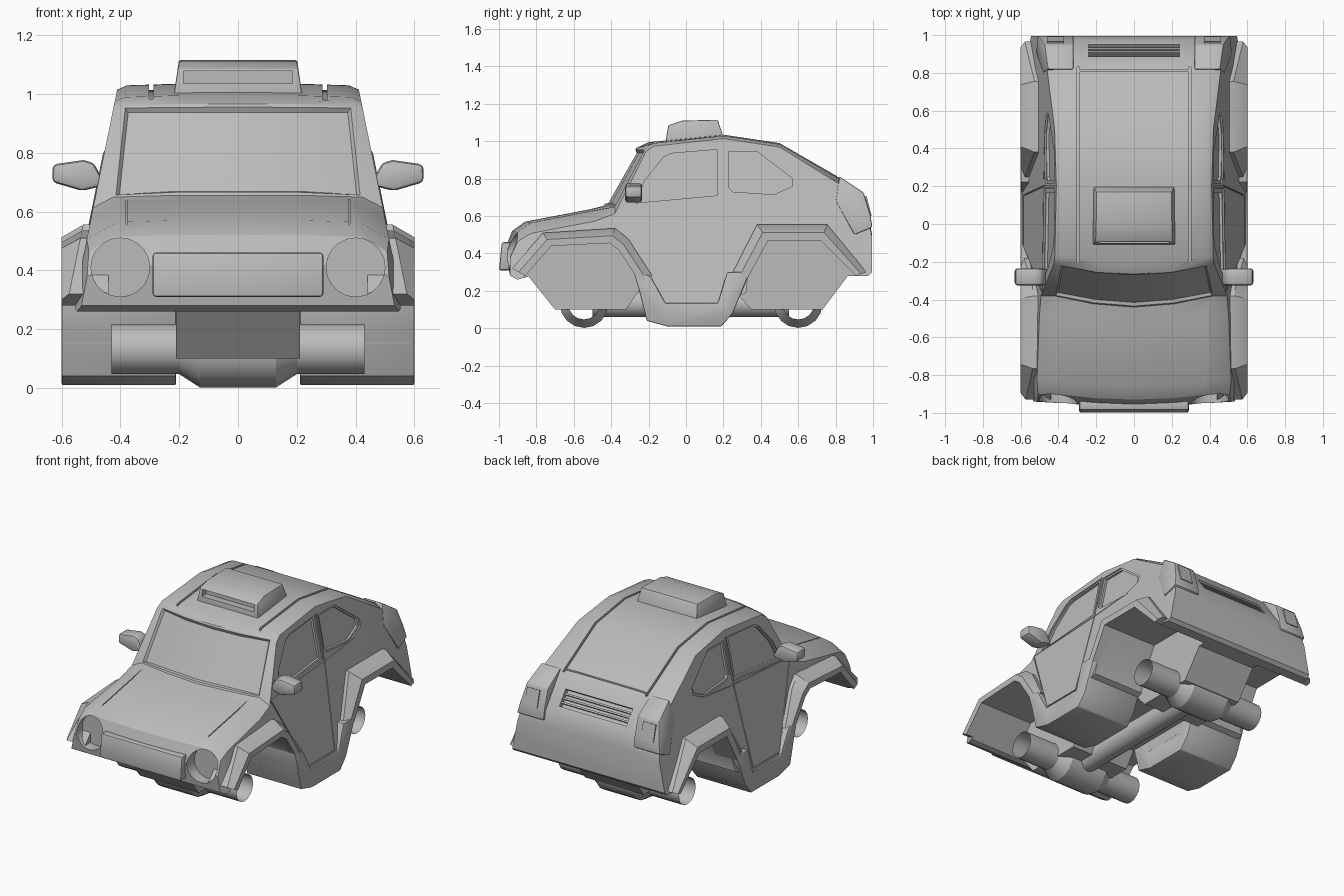
import bpy, bmesh, math
from mathutils import Vector

old = bpy.data.objects.get("Cube")
if old:
    bpy.data.objects.remove(old, do_unlink=True)

grey = bpy.data.materials.new("plain grey")
grey.use_nodes = True
grey.diffuse_color = (0.5, 0.5, 0.5, 1)
for node in grey.node_tree.nodes:
    if node.type == 'BSDF_PRINCIPLED':
        node.inputs["Base Color"].default_value = (0.5, 0.5, 0.5, 1)


def wall(z):
    """Half width of the sloping body side at height z."""
    return 0.617 - 0.203 * z


def finish(name, bm):
    bmesh.ops.recalc_face_normals(bm, faces=bm.faces)
    mesh = bpy.data.meshes.new(name)
    bm.to_mesh(mesh)
    bm.free()
    ob = bpy.data.objects.new(name, mesh)
    bpy.context.collection.objects.link(ob)
    mesh.materials.append(grey)
    return ob


def activate(ob):
    bpy.ops.object.select_all(action='DESELECT')
    ob.select_set(True)
    bpy.context.view_layer.objects.active = ob


def value(f, z):
    return f(z) if callable(f) else f


def add_prism(bm, poly, a, b, axis='x', sign=1):
    """Closed prism over a (y, z) outline between x = a and b, or (x, z) between y = a and b."""
    rings = []
    for side in (a, b):
        ring = []
        for u, v in poly:
            d = value(side, v)
            co = (d * sign, u, v) if axis == 'x' else (u * sign, d, v)
            ring.append(bm.verts.new(co))
        rings.append(ring)
    n = len(poly)
    bm.faces.new(rings[0])
    bm.faces.new(rings[1][::-1])
    for i in range(n):
        j = (i + 1) % n
        bm.faces.new((rings[0][i], rings[0][j], rings[1][j], rings[1][i]))


def prisms(name, polys, a, b, axis='x', mirror=True, bevel=0):
    bm = bmesh.new()
    for poly in polys:
        for sign in ((1, -1) if mirror else (1,)):
            add_prism(bm, poly, a, b, axis, sign)
    ob = finish(name, bm)
    if bevel:
        mod = ob.modifiers.new("Bevel", 'BEVEL')
        mod.width, mod.segments, mod.limit_method = bevel, 2, 'ANGLE'
        activate(ob)
        bpy.ops.object.modifier_apply(modifier=mod.name)
    return ob


def cut(ob, cutter):
    cutter.hide_render = True
    mod = ob.modifiers.new("Cut", 'BOOLEAN')
    mod.operation, mod.solver, mod.use_self = 'DIFFERENCE', 'EXACT', True
    mod.object = cutter
    activate(ob)
    bpy.ops.object.modifier_apply(modifier=mod.name)
    bpy.data.objects.remove(cutter, do_unlink=True)


def box(y0, y1, z0, z1):
    return [(y0, z0), (y1, z0), (y1, z1), (y0, z1)]


def strokes(path, t):
    """Thin rectangles along a path, for panel gaps."""
    out = []
    for p, q in zip(path, path[1:]):
        p, q = Vector(p), Vector(q)
        d = (q - p).normalized() * t
        n = Vector((-d.y, d.x))
        out.append([tuple(c) for c in (p - d - n, q + d - n, q + d + n, p - d + n)])
    return out


def grow(poly, s):
    cy = sum(p[0] for p in poly) / len(poly)
    cz = sum(p[1] for p in poly) / len(poly)
    return [(cy + (y - cy) * s, cz + (z - cz) * s) for y, z in poly]


# Body shell lofted along y: position, bottom, top, width factor, shoulder size, bow
stations = [(-.97, .28, .42, .95, .06, .03), (-.93, .26, .52, .97, .08, .03),
            (-.86, .28, .57, 1, .09, .03), (-.52, .28, .635, 1, .09, .03),
            (-.44, .28, .655, 1, .06, .06), (-.265, .13, .965, 1, .03, .05),
            (-.2, .13, .995, 1, .03, .03), (.2, .13, 1.035, 1, .03, 0),
            (.5, .28, .99, 1, .03, 0), (.83, .28, .8, 1, .05, 0),
            (.975, .28, .6, .98, .03, 0), (.995, .3, .5, .98, .02, 0)]
SCREEN = 4
bm = bmesh.new()
rings = []
for y, zb, zt, f, b, bow in stations:
    zs = zt - b * .7
    zm = zb + (zs - zb) * .5
    edge = f * wall(zt) - b
    half = [(f * wall(zb), zb), (f * wall(zm), zm), (f * wall(zs), zs),
            (edge, zt - .006), (edge / 2, zt)]
    points = half + [(0, zt)] + [(-x, z) for x, z in reversed(half)]
    rings.append([bm.verts.new((x, y + bow * min(abs(x) / .4, 1) ** 2, z)) for x, z in points])
screen = []
for i, (r, s) in enumerate(zip(rings, rings[1:])):
    n = len(r)
    for k in range(n):
        j = (k + 1) % n
        face = bm.faces.new((r[k], r[j], s[j], s[k]))
        if i == SCREEN and 3 <= k <= 6:
            screen.append(face)
bm.faces.new(rings[0])
bm.faces.new(rings[-1])
bmesh.ops.recalc_face_normals(bm, faces=bm.faces)
# Recessed windscreen
bmesh.ops.inset_region(bm, faces=screen, thickness=.012, depth=0)
bmesh.ops.inset_region(bm, faces=screen, thickness=.012, depth=-.015)
body = finish("body", bm)

# Wheel arches and the tunnel under the floor
arches = [[(-.87, 0), (-.87, .27), (-.72, .44), (-.41, .455), (-.36, .42), (-.25, .25), (-.22, 0)],
          [(.3, 0), (.33, .27), (.44, .47), (.72, .47), (.91, .28), (.91, 0)]]
cut(body, prisms("arch_cutter", arches, .21, .8))
cut(body, prisms("tunnel_cutter", [box(-.5, .5, 0, .2)], -.21, .21, mirror=False))

# Side windows, each a shallow frame around a deeper pane
windows = [[(-.27, .67), (-.22, .79), (-.12, .915), (-.08, .935), (.165, .955), (.165, .71)],
           [(.23, .945), (.38, .945), (.57, .8), (.57, .76), (.47, .715), (.25, .73), (.23, .75)]]
cut(body, prisms("frame_cutter", [grow(p, 1.1) for p in windows], lambda z: wall(z) - .008, .8))
cut(body, prisms("pane_cutter", windows, lambda z: wall(z) - .022, .8))

# Door gaps and waistline
door = [(-.36, .64), (-.12, .15), (.15, .15), (.2, .68), (.2, .97)]
waist = [(-.36, .645), (.2, .68), (.5, .71)]
cut(body, prisms("door_gap_cutter", strokes(door, .003), lambda z: wall(z) - .008, .8))
cut(body, prisms("waist_gap_cutter", strokes(waist, .002), lambda z: wall(z) - .006, .8))


# Long gaps in the roof and the bonnet
def top_strip(y0, y1, depth):
    line = [(s[0], s[2] - depth) for s in stations if y0 <= s[0] <= y1]
    return line + [(line[-1][0], 1.2), (line[0][0], 1.2)]


cut(body, prisms("roof_gap_cutter", [top_strip(-.21, .84, .022)], .288, .302))
cut(body, prisms("bonnet_gap_cutter", [top_strip(-.94, -.43, .016)], .375, .381))
cut(body, prisms("rear_window_gap_cutter", [box(.808, .816, .79, 1)], -.29, .29, mirror=False))

# Round headlight sockets
bm = bmesh.new()
for sign in (1, -1):
    circle = [(.4 + .1 * math.cos(a * math.tau / 20), .41 + .1 * math.sin(a * math.tau / 20))
              for a in range(20)]
    add_prism(bm, circle, -1.1, -.875, 'y', sign)
cut(body, finish("headlight_cutter", bm))

# Rear grille recess with slats
p0, p1, out = Vector((.885, .722)), Vector((.95, .635)), Vector((.8, .6))


def slope_quad(t0, t1, low, high):
    a, b = p0.lerp(p1, t0), p0.lerp(p1, t1)
    return [tuple(c) for c in (a + out * low, b + out * low, b + out * high, a + out * high)]


cut(body, prisms("grille_cutter", [slope_quad(0, 1, -.03, .08)], -.24, .24, mirror=False))
slats = [slope_quad(t, t + .1, -.035, -.004) for t in (.2, .45, .7)]
prisms("grille_slats", slats, -.24, .24, mirror=False)

# Corner housings and rear lamps
tail = [(.82, .812), (.95, .725), (.985, .61), (.997, .54), (.9, .5), (.8, .68)]
prisms("rear_lamp_housing", [tail], .32, lambda z: wall(z) + .004, bevel=.008)
lamp = [(.957, .705), (.965, .709), (.993, .6), (.983, .6)]
prisms("rear_lamp", [lamp], .37, .46)

# Wheel arch flares: a chamfered section carried along each arch
flares = [([(-.86, .28), (-.72, .44), (-.41, .455), (-.36, .42), (-.25, .25)],
           [(-.93, .32), (-.765, .51), (-.38, .535), (-.31, .48), (-.18, .28)]),
          ([(.33, .27), (.44, .47), (.72, .47), (.91, .28)],
           [(.25, .3), (.38, .555), (.755, .555), (.965, .3)])]
bm = bmesh.new()
for inner, outer in flares:
    for sign in (1, -1):
        sections = []
        for i, o in zip(inner, outer):
            i, o = Vector(i), Vector(o)
            shape = [(.44, i), (.6, i), (.6, i.lerp(o, .5)), (wall(o.y) + .022, o), (.44, o)]
            sections.append([bm.verts.new((x * sign, p.x, p.y)) for x, p in shape])
        for s, t in zip(sections, sections[1:]):
            for k in range(5):
                j = (k + 1) % 5
                bm.faces.new((s[k], s[j], t[j], t[k]))
        bm.faces.new(sections[0])
        bm.faces.new(sections[-1])
finish("wheel_arch_flares", bm)

# Sills wrapping under the doors
sill = [(-.28, .3), (-.25, .2), (-.21, .04), (-.1, .01), (.19, .01), (.25, .08), (.3, .2),
        (.34, .3), (.22, .3), (.17, .135), (-.11, .135), (-.19, .28)]
prisms("sills", [sill], .21, .6, bevel=.006)

# Inner wheel well blocks
wells = [[(-.86, .3), (-.7, .1), (-.32, .1), (-.24, .22), (-.24, .4), (-.8, .4)],
         [(.24, .22), (.35, .1), (.73, .1), (.88, .3), (.8, .4), (.24, .4)]]
prisms("wheel_well_blocks", wells, -.21, .21, mirror=False)

# Hollow axles with swollen centres, and the drive shaft
axle = [(-.43, .085), (-.2, .085), (-.13, .13), (.13, .13), (.2, .085), (.43, .085)]


def tube(name, profile, place):
    bm = bmesh.new()
    turns = [math.tau * k / 16 for k in range(16)]
    loops = [[bm.verts.new(place(d, r * math.cos(a), r * math.sin(a))) for a in turns]
             for d, r in profile]
    for s, t in zip(loops, loops[1:]):
        for k in range(16):
            j = (k + 1) % 16
            bm.faces.new((s[k], s[j], t[j], t[k]))
    return finish(name, bm)


for name, y in (("front_axle", -.545), ("rear_axle", .6)):
    tube(name, axle, lambda d, u, v, y=y: (d, y + u, .132 + v))
tube("drive_shaft", [(-.5, .07), (.55, .07)], lambda d, u, v: (u, d, .13 + v))

# Front plate, roof scoop and door mirrors
plate = [(-.985, .46), (-1, .31), (-.94, .31), (-.93, .46)]
prisms("front_plate", [plate], -.29, .29, mirror=False, bevel=.01)
scoop_shape = [(-.11, .99), (-.095, 1.085), (-.02, 1.11), (.17, 1.115), (.21, .99)]
scoop = prisms("roof_scoop", [scoop_shape], lambda z: .15 * (z - 1) - .218,
               lambda z: .218 - .15 * (z - 1), mirror=False, bevel=.006)
cut(scoop, prisms("scoop_cutter", [box(-.2, -.06, 1.035, 1.078)], -.185, .185, mirror=False))
mirror_shape = [(.45, .69), (.49, .765), (.525, .775), (.63, .76), (.632, .7), (.53, .67)]
prisms("door_mirrors", [mirror_shape], -.325, -.235, axis='y', bevel=.015)

# Smooth shading with sharp edges kept
for ob in bpy.context.collection.objects:
    if ob.type == 'MESH' and grey.name in ob.data.materials:
        activate(ob)
        bpy.ops.object.shade_smooth_by_angle(angle=math.radians(30))
